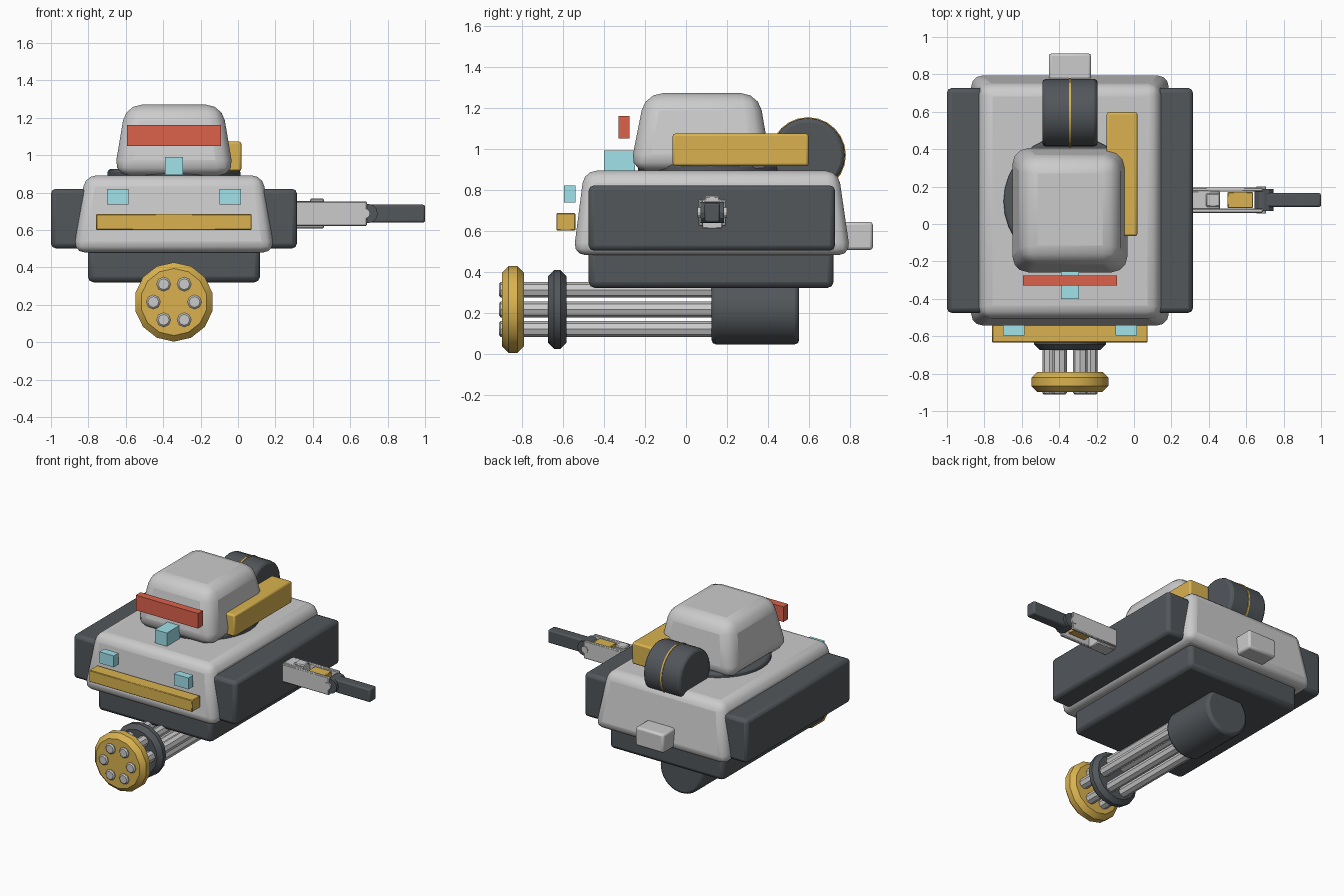
import bpy, bmesh
from math import pi, cos, sin
from mathutils import Matrix

if "Cube" in bpy.data.objects:
    bpy.data.objects.remove(bpy.data.objects["Cube"])

CX = -0.3425          # body centre line


def material(name, rgb):
    m = bpy.data.materials.new(name)
    m.diffuse_color = (*rgb, 1)
    m.use_nodes = True
    m.node_tree.nodes["Principled BSDF"].inputs["Base Color"].default_value = m.diffuse_color
    return m


DARK = material("dark_metal", (0.085, 0.095, 0.105))
GOLD = material("gold_paint", (0.70, 0.45, 0.08))
RED = material("red_glass", (0.72, 0.12, 0.07))
CYAN = material("cyan_glass", (0.35, 0.76, 0.82))


def finish(name, bm, mat, bevel, segs, limit=0.6):
    me = bpy.data.meshes.new(name)
    bmesh.ops.recalc_face_normals(bm, faces=bm.faces)
    bm.to_mesh(me)
    bm.free()
    ob = bpy.data.objects.new(name, me)
    bpy.context.collection.objects.link(ob)
    if mat:
        me.materials.append(mat)
    if bevel:
        mod = ob.modifiers.new("bevel", 'BEVEL')
        mod.width, mod.segments = bevel, segs
        mod.limit_method, mod.angle_limit = 'ANGLE', limit
    bpy.ops.object.select_all(action='DESELECT')
    ob.select_set(True)
    bpy.context.view_layer.objects.active = ob
    bpy.ops.object.shade_smooth_by_angle(angle=0.5)
    return ob


def box(name, x, y, z, mat=None, bevel=0.0, segs=2, top=None):
    """Box from (min, max) ranges; top = (x range, y range) gives a tapered top."""
    bm = bmesh.new()
    bmesh.ops.create_cube(bm, size=1)
    for v in bm.verts:
        i, j, k = (int(c > 0) for c in v.co)
        xr, yr = top if (k and top) else (x, y)
        v.co = (xr[i], yr[j], z[k])
    return finish(name, bm, mat, bevel, segs)


def cyl(name, axis, centre, span, r, sides, mat=None, bevel=0.0, segs=2):
    """Cylinder along an axis, span = (min, max) on that axis."""
    bm = bmesh.new()
    bmesh.ops.create_cone(bm, cap_ends=True, segments=sides, radius1=r, radius2=r,
                          depth=span[1] - span[0])
    rot = {'X': Matrix.Rotation(pi / 2, 4, 'Y'), 'Y': Matrix.Rotation(pi / 2, 4, 'X'),
           'Z': Matrix.Identity(4)}[axis]
    loc = list(centre)
    loc['XYZ'.index(axis)] = sum(span) / 2
    bmesh.ops.transform(bm, matrix=Matrix.Translation(loc) @ rot, verts=bm.verts)
    return finish(name, bm, mat, bevel, segs, 1.1)


# Hull, underside and side pods
box("hull", (CX - .537, CX + .537), (-.55, .803), (.48, .892), None, .06, 3,
    top=((CX - .475, CX + .475), (-.497, .743)))
box("underside", (CX - .46, CX + .46), (-.475, .72), (.32, .52), DARK, .03)
for side, s in (("left", -1), ("right", 1)):
    x = sorted((CX + s * .46, CX + s * .6575))
    box(side + "_pod", x, (-.475, .727), (.502, .82), DARK, .025)
    x = sorted((CX + s * .243, CX + s * .359))
    box(side + "_headlight", x, (-.596, -.54), (.737, .82), CYAN)
box("front_bumper", (CX - .416, CX + .416), (-.633, -.54), (.6, .685), GOLD, .004, 1)
box("rear_box", (CX - .113, CX + .113), (.72, .912), (.505, .642), None, .015)

# Turret
cyl("turret_ring", 'Z', (CX, .12, 0), (.86, .925), .355, 32, DARK, .015)
box("turret", (CX - .322, CX + .322), (-.275, .42), (.89, 1.27), None, .085, 3,
    top=((CX - .258, CX + .258), (-.2, .355)))
box("visor", (CX - .251, CX + .251), (-.33, -.275), (1.05, 1.16), RED)
box("turret_sensor", (CX - .048, CX + .048), (-.4, -.25), (.893, .99), CYAN)
box("turret_side_box", (-.146, .018), (-.065, .598), (.915, 1.073), GOLD, .012)
cyl("rear_drum", 'X', (0, .595, .968), (CX - .148, CX + .148), .181, 24, DARK, .02)
cyl("drum_band", 'X', (0, .595, .968), (CX - .006, CX + .006), .185, 24, GOLD)

# Rotary gun under the hull
GZ = .215
cyl("gun_housing", 'Y', (CX, 0, GZ), (.125, .552), .17, 24, DARK, .02)
cyl("gun_clamp", 'Y', (CX, 0, GZ), (-.674, -.583), .192, 16, DARK, .03, 1)
cyl("gun_muzzle_disc", 'Y', (CX, 0, GZ), (-.897, -.79), .212, 14, GOLD, .032, 1)
for i in range(6):
    a = i * pi / 3
    cyl(f"gun_barrel_{i + 1}", 'Y', (CX + .11 * cos(a), 0, GZ + .11 * sin(a)),
        (-.912, .15), .038, 8, None, .008, 1)

# Side arm: two rails holding a gold block, with a jointed dark tip
AY, AZ = .128, .688
box("arm_base", (.29, .46), (AY - .05, AY + .05), (.608, .755), None, .006, 1)
box("arm_base_cap", (.385, .46), (AY - .036, AY + .036), (.72, .768), None, .006, 1)
for side, s in (("front", -1), ("back", 1)):
    y = sorted((AY + s * .045, AY + s * .068))
    box("arm_rail_" + side, (.29, .69), y, (.622, .752), None, .005, 1)
box("arm_block", (.5, .637), (AY - .043, AY + .043), (.65, .742), GOLD, .004, 1)
cyl("arm_joint", 'Y', (.695, 0, AZ), (AY - .058, AY + .058), .052, 12, DARK)
cyl("arm_pin", 'Y', (.68, 0, AZ), (AY - .072, AY + .072), .026, 12)
box("arm_tip", (.7, 1.0), (AY - .037, AY + .037), (.64, .735), DARK, .01)
